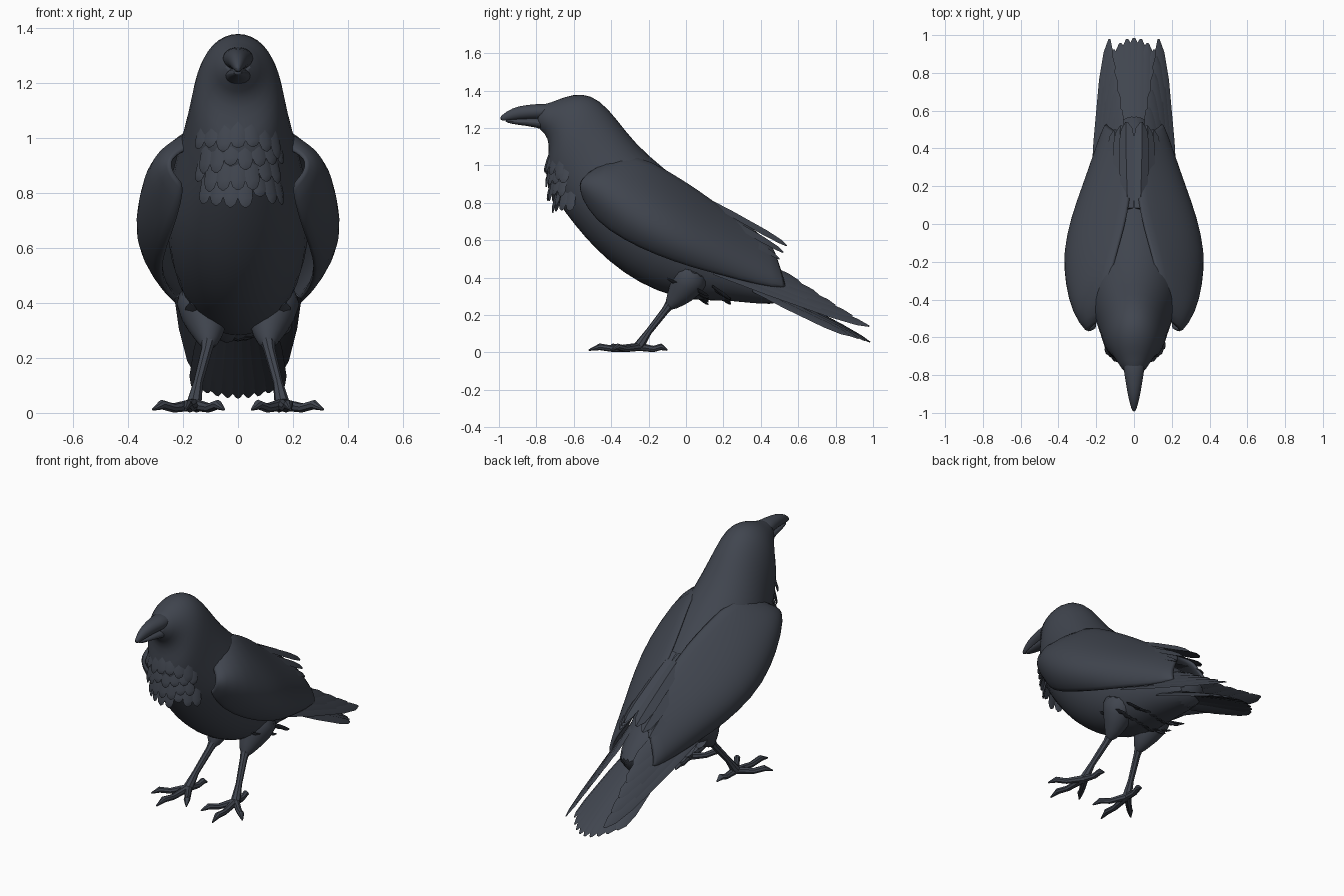
import bpy
import bmesh
import math
import random
from mathutils import Vector

random.seed(4)
default_cube = bpy.data.objects.get("Cube")
if default_cube:
    bpy.data.objects.remove(default_cube, do_unlink=True)

# One plumage colour for the whole bird
plumage = bpy.data.materials.new("slate_black")
plumage.use_nodes = True
slate = (0.052, 0.06, 0.078, 1)
plumage.diffuse_color = slate
plumage.node_tree.nodes["Principled BSDF"].inputs["Base Color"].default_value = slate


def finish(bm, name, subdivide=0, thickness=0):
    bmesh.ops.recalc_face_normals(bm, faces=bm.faces)
    mesh = bpy.data.meshes.new(name)
    bm.to_mesh(mesh)
    bm.free()
    mesh.materials.append(plumage)
    obj = bpy.data.objects.new(name, mesh)
    bpy.context.collection.objects.link(obj)
    if thickness:
        solid = obj.modifiers.new("thickness", "SOLIDIFY")
        solid.thickness = thickness
        solid.offset = 0
    if subdivide:
        obj.modifiers.new("rounding", "SUBSURF").levels = subdivide
        obj.modifiers["rounding"].render_levels = subdivide
    bpy.ops.object.select_all(action="DESELECT")
    bpy.context.view_layer.objects.active = obj
    obj.select_set(True)
    bpy.ops.object.shade_smooth_by_angle(angle=math.radians(40))
    return obj


def add_loft(bm, rings, closed=True):
    """Bridge successive rings of points, capping the ends of closed ones."""
    rows = [[bm.verts.new(p) for p in ring] for ring in rings]
    count = len(rows[0])
    for a, b in zip(rows, rows[1:]):
        for i in range(count if closed else count - 1):
            j = (i + 1) % count
            bm.faces.new((a[i], a[j], b[j], b[i]))
    if closed:
        bm.faces.new(rows[0])
        bm.faces.new(rows[-1])


def oval(top, bottom, half_width, sides=18):
    """Ring in a tilted plane through a top and a bottom point at x = 0."""
    top, bottom = Vector((0, *top)), Vector((0, *bottom))
    mid, up = (top + bottom) / 2, (top - bottom) / 2
    angles = [math.tau * i / sides for i in range(sides)]
    return [mid + up * math.cos(a) + Vector((half_width * math.sin(a), 0, 0)) for a in angles]


def hull(name, sections, sides=18):
    bm = bmesh.new()
    add_loft(bm, [oval((a, b), (c, d), w, sides) for a, b, c, d, w in sections])
    return finish(bm, name, 1)


def add_tube(bm, points, radii, sides=8):
    points = [Vector(p) for p in points]
    rings = []
    for i, (p, r) in enumerate(zip(points, radii)):
        along = (points[min(i + 1, len(points) - 1)] - points[max(i - 1, 0)]).normalized()
        side = along.cross(Vector((0.1, 0.2, 1))).normalized()
        up = side.cross(along)
        rings.append([p + r * (side * math.cos(t) + up * math.sin(t))
                      for t in (math.tau * k / sides for k in range(sides))])
    add_loft(bm, rings)


def add_feather(bm, base, tip, width, normal, rise=0.01):
    """Thin blade with a raised shaft and a rounded point."""
    base, tip, normal = Vector(base), Vector(tip), Vector(normal).normalized()
    side = (tip - base).cross(normal).normalized()
    rings = []
    for t, s in ((0, 0.6), (0.35, 0.95), (0.75, 1), (0.92, 0.7), (1, 0.15)):
        p, h = base.lerp(tip, t), side * width * s / 2
        rings.append([p - h, p + normal * rise * s, p + h, p - normal * 0.004])
    add_loft(bm, rings)


# Head, neck and trunk: top y z, bottom y z, half width
hull("body", [
    (-0.79, 1.325, -0.81, 1.21, 0.045),
    (-0.72, 1.335, -0.75, 1.17, 0.085),
    (-0.65, 1.37, -0.73, 1.11, 0.115),
    (-0.55, 1.39, -0.74, 1.02, 0.148),
    (-0.46, 1.355, -0.75, 0.92, 0.17),
    (-0.37, 1.255, -0.69, 0.8, 0.19),
    (-0.27, 1.12, -0.6, 0.68, 0.23),
    (-0.12, 0.99, -0.49, 0.55, 0.265),
    (0.02, 0.88, -0.34, 0.42, 0.265),
    (0.16, 0.75, -0.16, 0.32, 0.235),
    (0.3, 0.62, 0.04, 0.27, 0.19),
    (0.45, 0.49, 0.24, 0.28, 0.14),
    (0.62, 0.34, 0.5, 0.24, 0.09),
])

# Beak halves, the upper one hooked over the lower
hull("upper_beak", [
    (-0.7, 1.335, -0.7, 1.24, 0.07),
    (-0.8, 1.33, -0.8, 1.245, 0.052),
    (-0.9, 1.32, -0.89, 1.245, 0.036),
    (-0.96, 1.29, -0.95, 1.238, 0.022),
    (-1.0, 1.255, -0.99, 1.237, 0.008),
], 12)
hull("lower_beak", [
    (-0.7, 1.26, -0.72, 1.17, 0.06),
    (-0.8, 1.255, -0.8, 1.205, 0.044),
    (-0.9, 1.25, -0.9, 1.215, 0.027),
    (-0.97, 1.243, -0.97, 1.23, 0.01),
], 12)

# Folded wing sheets: inner edge, bulge and lower edge of each section
wing_sections = [
    ((0.17, -0.5, 0.96), (0.24, -0.57, 0.91), (0.19, -0.55, 0.83)),
    ((0.15, -0.42, 1.02), (0.315, -0.46, 0.9), (0.22, -0.48, 0.7)),
    ((0.12, -0.27, 1.07), (0.345, -0.31, 0.8), (0.26, -0.33, 0.6)),
    ((0.07, -0.1, 0.975), (0.35, -0.14, 0.72), (0.28, -0.16, 0.52)),
    ((0.03, 0.05, 0.88), (0.3, 0.04, 0.64), (0.26, 0.04, 0.45)),
    ((0.01, 0.2, 0.765), (0.235, 0.2, 0.58), (0.23, 0.2, 0.41)),
    ((0.02, 0.36, 0.66), (0.175, 0.38, 0.49), (0.18, 0.38, 0.36)),
    ((0.05, 0.47, 0.56), (0.13, 0.52, 0.42), (0.14, 0.54, 0.34)),
]
for label, side in (("left", 1), ("right", -1)):
    def mirror(x, y, z):
        return Vector((x * side, y, z))

    bm = bmesh.new()
    rows = []
    for section in wing_sections:
        a, m, b = (mirror(*p) for p in section)
        control = 2 * m - (a + b) / 2
        rows.append([a * (1 - t) ** 2 + control * 2 * t * (1 - t) + b * t * t
                     for t in (i / 8 for i in range(9))])
    add_loft(bm, rows, closed=False)
    finish(bm, label + "_wing", 1, 0.03)

    # Long flight feathers, and short ones over the rump
    bm = bmesh.new()
    for i in range(5):
        add_feather(bm, mirror(0.21 - 0.025 * i, 0.15 + 0.04 * i, 0.43 + 0.02 * i),
                    mirror(0.13 - 0.012 * i, 0.98 - 0.09 * i, 0.14 + 0.055 * i),
                    0.085, mirror(0.6, 0.3, 0.8))
    for i in range(4):
        add_feather(bm, mirror(0.03 + 0.035 * i, 0.08, 0.83 - 0.04 * i),
                    mirror(0.04 + 0.03 * i, 0.54 - 0.02 * i, 0.57 - 0.035 * i),
                    0.09, mirror(0.3, 0.5, 0.9), 0.02)
    finish(bm, label + "_flight_feathers")

    # Feathered thigh, shank and toes
    bm = bmesh.new()
    add_tube(bm, [mirror(0.13, 0.05, 0.46), mirror(0.12, 0, 0.35), mirror(0.105, -0.06, 0.28),
                  mirror(0.11, -0.1, 0.235)], [0.12, 0.095, 0.055, 0.022], 12)
    finish(bm, label + "_thigh", 1)
    bm = bmesh.new()
    add_tube(bm, [mirror(0.105, -0.07, 0.28), mirror(0.115, -0.11, 0.225), mirror(0.145, -0.2, 0.11),
                  mirror(0.16, -0.25, 0.035)], [0.03, 0.021, 0.018, 0.028])
    for x, y in ((0.19, -0.52), (0.31, -0.4), (0.05, -0.43), (0.14, -0.1)):
        ankle, tip = mirror(0.16, -0.25, 0.03), mirror(x, y, 0.012)
        knuckle = ankle.lerp(tip, 0.5) - Vector((0, 0, 0.003))
        claw = ankle.lerp(tip, 0.78) + Vector((0, 0, 0.014))
        add_tube(bm, [ankle, knuckle, claw, tip], [0.022, 0.017, 0.018, 0.004])
    finish(bm, label + "_leg_and_foot")

# Arched tail fan, longest in the middle
bm = bmesh.new()
for i in range(-4, 5):
    f = i / 4
    add_feather(bm, (0.11 * f, 0.36, 0.385 - 0.05 * f * f),
                (0.145 * f, 0.985 - 0.11 * f * f, 0.055 + 0.035 * f * f),
                0.09, (0.5 * f, 0.45, 0.9), 0.015)
finish(bm, "tail")

# Shaggy throat feathers
bm = bmesh.new()
for row in range(4):
    for i in range(-3, 4):
        angle = 0.3 * (i + 0.5 * (row % 2))
        out = Vector((math.sin(angle), -math.cos(angle), 0))
        z = 1.07 - 0.06 * row
        y = (-0.57, -0.565, -0.555, -0.53)[row]
        base = Vector((0, y, z)) + 0.155 * out
        tip = Vector((0, y, z - random.uniform(0.1, 0.15))) + 0.185 * out
        add_feather(bm, base, tip, 0.055, out)
finish(bm, "throat_feathers")

# Ragged belly and vent feathers
bm = bmesh.new()
for i in range(-4, 5):
    for y, z in ((-0.1, 0.37), (0.02, 0.33), (0.14, 0.33)):
        x = 0.04 * i
        drop = random.uniform(0.05, 0.08) - 0.3 * x * x
        add_feather(bm, (x, y, z + x * x), (x * 1.05, y + 0.1, z + x * x - drop),
                    0.06, (x * 2, -0.4, -1))
finish(bm, "belly_feathers")
